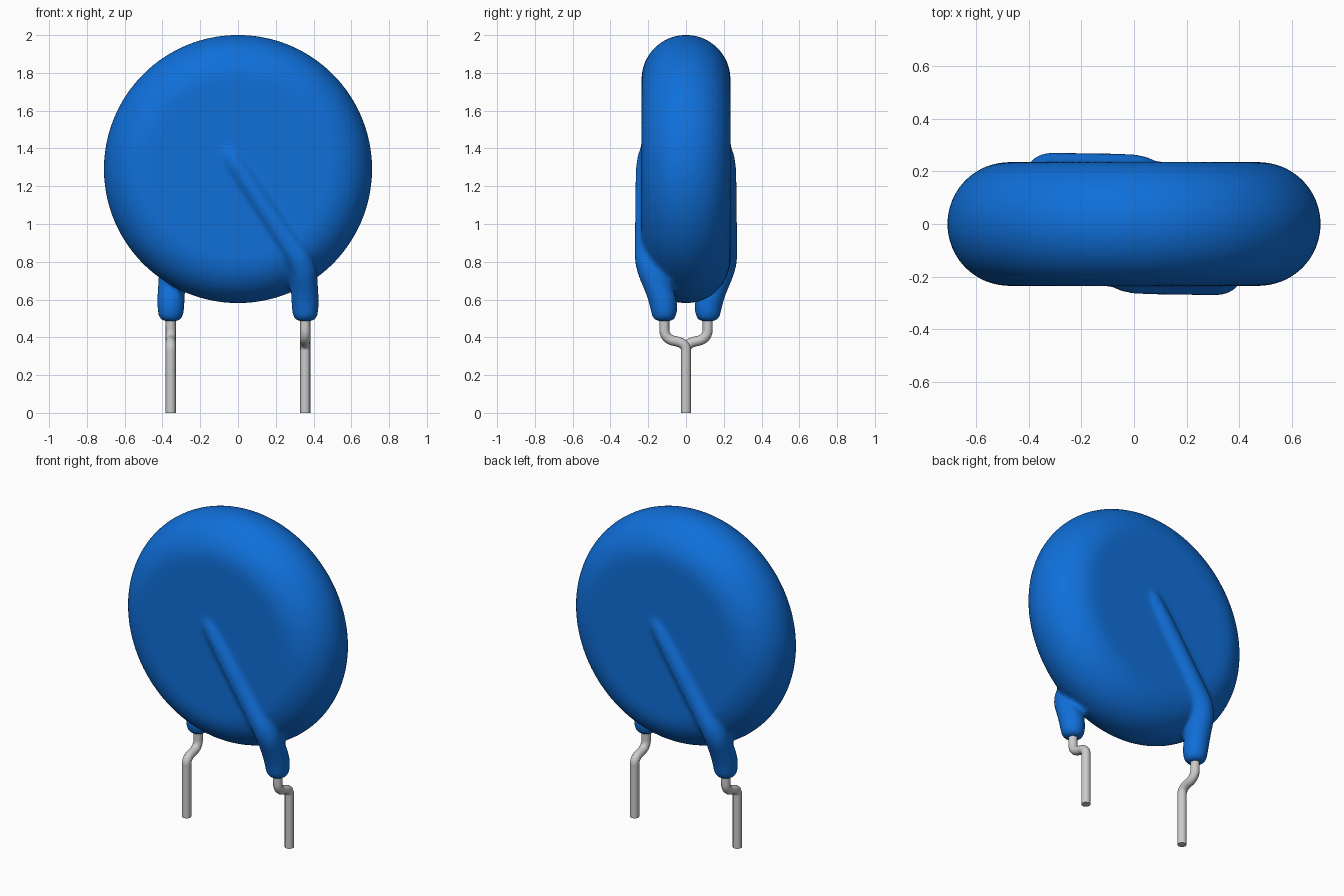
import bpy
import bmesh
import math

cube = bpy.data.objects.get("Cube")
if cube:
    bpy.data.objects.remove(cube, do_unlink=True)


def material(name, color, rough):
    m = bpy.data.materials.new(name)
    m.use_nodes = True
    m.diffuse_color = color
    bsdf = m.node_tree.nodes["Principled BSDF"]
    bsdf.inputs["Base Color"].default_value = color
    bsdf.inputs["Roughness"].default_value = rough
    return m


blue = material("blue coating", (0.005, 0.16, 0.70, 1), 0.5)
grey = material("tinned wire", (0.60, 0.60, 0.60, 1), 0.4)


def select_only(*objs):
    bpy.ops.object.select_all(action='DESELECT')
    for o in objs:
        o.select_set(True)
    bpy.context.view_layer.objects.active = objs[0]


def tube(name, points, depth, mat, side):
    """Round tube along (x, y, z, radius factor) points; side -1 turns it half round z."""
    cu = bpy.data.curves.new(name, 'CURVE')
    cu.dimensions = '3D'
    cu.bevel_depth = depth
    cu.bevel_resolution = 4
    cu.use_fill_caps = True
    sp = cu.splines.new('NURBS')
    sp.points.add(len(points) - 1)
    for p, (x, y, z, r) in zip(sp.points, points):
        p.co = (x * side, y * side, z, 1)
        p.radius = r
    sp.order_u = 3
    sp.use_endpoint_u = True
    sp.resolution_u = 10
    ob = bpy.data.objects.new(name, cu)
    bpy.context.collection.objects.link(ob)
    select_only(ob)
    bpy.ops.object.convert(target='MESH')
    ob = bpy.context.object
    ob.data.materials.clear()
    ob.data.materials.append(mat)
    return ob


# Disc with a fully rounded rim, lathed around the y axis
CENTRE_Z, RADIUS, HALF = 1.291, 0.711, 0.236
bm = bmesh.new()
profile = [(0, -HALF)]
for i in range(17):
    a = -math.pi / 2 + math.pi * i / 16
    profile.append((RADIUS - HALF + HALF * math.cos(a), HALF * math.sin(a)))
profile.append((0, HALF))
verts = [bm.verts.new((r, y, CENTRE_Z)) for r, y in profile]
edges = [bm.edges.new(pair) for pair in zip(verts, verts[1:])]
bmesh.ops.spin(bm, geom=verts + edges, cent=(0, 0, CENTRE_Z), axis=(0, 1, 0),
               angle=2 * math.pi, steps=128, use_duplicate=False)
bmesh.ops.remove_doubles(bm, verts=bm.verts, dist=1e-5)
bmesh.ops.recalc_face_normals(bm, faces=bm.faces)
mesh = bpy.data.meshes.new("coated_disc")
bm.to_mesh(mesh)
bm.free()
disc = bpy.data.objects.new("coated_disc", mesh)
bpy.context.collection.objects.link(disc)
mesh.materials.append(blue)

# Coating over each lead: diagonal ridge on the face, then a dipped leg
ridge = [(-0.11, -0.15, 1.47, 0.7), (-0.06, -0.195, 1.39, 0.9),
         (0.0, -0.208, 1.30, 1.0), (0.25, -0.208, 0.925, 1.05),
         (0.345, -0.205, 0.79, 1.15), (0.352, -0.145, 0.66, 1.2),
         (0.356, -0.118, 0.58, 1.22), (0.356, -0.115, 0.51, 1.1),
         (0.356, -0.115, 0.485, 0.75), (0.356, -0.115, 0.484, 0.4)]
coats = [tube("lead_coating", ridge, 0.062, blue, s) for s in (1, -1)]

# Fuse disc and coatings, with soft fillets where they meet
select_only(disc, *coats)
bpy.ops.object.join()
remesh = disc.modifiers.new("fuse", 'REMESH')
remesh.mode = 'VOXEL'
remesh.voxel_size = 0.012
remesh.use_smooth_shade = True
soften = disc.modifiers.new("soften", 'SMOOTH')
soften.factor = 0.5
soften.iterations = 14
select_only(disc)
bpy.ops.object.convert(target='MESH')
bpy.ops.object.shade_smooth()

# Bare wires, kinked inwards to the centre plane
wire = [(0.356, -0.115, 0.56, 1), (0.356, -0.115, 0.50, 1),
        (0.356, -0.115, 0.39, 1), (0.356, 0, 0.37, 1),
        (0.356, 0, 0.29, 1), (0.356, 0, 0, 1)]
for name, s in (("front_wire", 1), ("back_wire", -1)):
    tube(name, wire, 0.0265, grey, s)
    bpy.ops.object.shade_smooth_by_angle(angle=math.radians(40))
